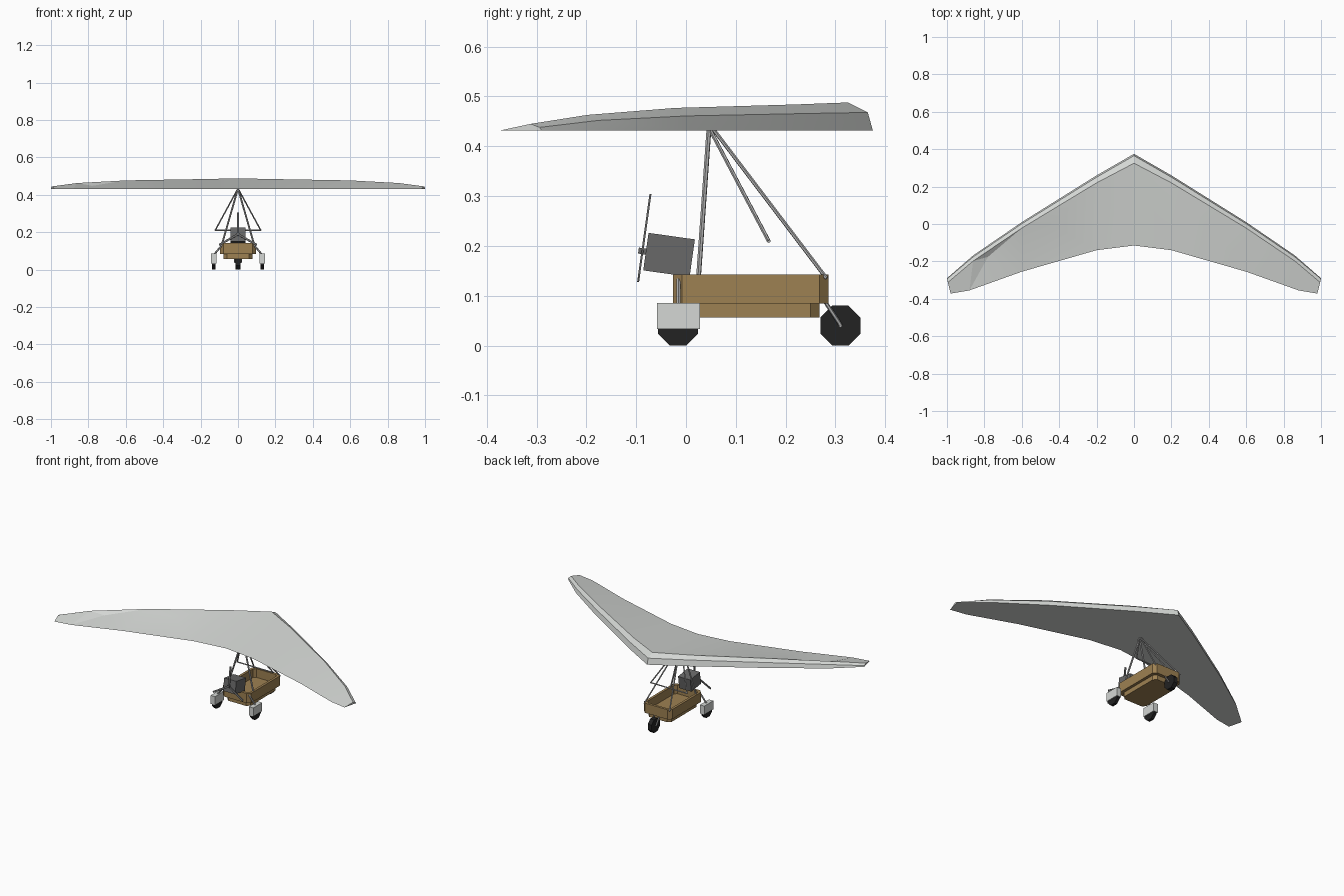
import bpy, bmesh, math
from mathutils import Vector, Matrix

cube = bpy.data.objects.get("Cube")
if cube:
    bpy.data.objects.remove(cube, do_unlink=True)


def material(name, r, g, b):
    m = bpy.data.materials.new(name)
    m.use_nodes = True
    m.diffuse_color = (r, g, b, 1)
    m.node_tree.nodes["Principled BSDF"].inputs["Base Color"].default_value = (r, g, b, 1)
    return m


WHITE = material("sail_white", 0.66, 0.68, 0.66)
BROWN = material("tub_brown", 0.34, 0.22, 0.085)
STEEL = material("tube_grey", 0.40, 0.40, 0.40)
DARK = material("engine_grey", 0.14, 0.14, 0.14)
BLACK = material("tyre_black", 0.016, 0.016, 0.016)


def make(name, bm, mat):
    bmesh.ops.recalc_face_normals(bm, faces=bm.faces[:])
    me = bpy.data.meshes.new(name)
    bm.to_mesh(me)
    bm.free()
    me.materials.append(mat)
    ob = bpy.data.objects.new(name, me)
    bpy.context.collection.objects.link(ob)
    return ob


def box(name, centre, size, mat, tilt=0.0, spin=0.0):
    """Box tilted about x; spin turns it about its own y axis."""
    bm = bmesh.new()
    m = (Matrix.Translation(centre) @ Matrix.Rotation(tilt, 4, 'X')
         @ Matrix.Rotation(spin, 4, 'Y') @ Matrix.Diagonal((*size, 1)))
    bmesh.ops.create_cube(bm, size=1, matrix=m)
    return make(name, bm, mat)


def tube(name, a, b, radius, mat, sides=6):
    a, b = Vector(a), Vector(b)
    d = b - a
    bm = bmesh.new()
    m = Matrix.Translation((a + b) / 2) @ d.to_track_quat('Z', 'Y').to_matrix().to_4x4()
    bmesh.ops.create_cone(bm, cap_ends=True, segments=sides, radius1=radius,
                          radius2=radius, depth=d.length, matrix=m)
    return make(name, bm, mat)


def wheel(name, x, y, width):
    # octagon standing on a flat side
    r = 0.04 / math.cos(math.pi / 8)
    bm = bmesh.new()
    m = (Matrix.Translation((x, y, 0.04)) @ Matrix.Rotation(math.pi / 2, 4, 'Y')
         @ Matrix.Rotation(math.pi / 8, 4, 'Z'))
    bmesh.ops.create_cone(bm, cap_ends=True, segments=8, radius1=r, radius2=r,
                          depth=width, matrix=m)
    return make(name, bm, BLACK)


# --- Wing: sections of lower lip, nose, ridge and trailing edge ---
BASE = 0.432
half = [
    [(0, .375, BASE), (0, .365, .468), (0, .325, .488), (0, -.115, BASE)],
    [(.2, .260, BASE), (.2, .250, .466), (.2, .220, .484), (.2, -.14, BASE)],
    [(.6, .010, BASE), (.6, .001, .461), (.6, -.022, .477), (.6, -.255, BASE)],
    [(.86, -.168, BASE), (.86, -.176, .452), (.86, -.198, .463), (.88, -.355, BASE)],
    [(1, -.290, BASE), (1, -.294, .438), (.995, -.312, .445), (.98, -.372, BASE)],
]
bm = bmesh.new()
flip = lambda row: [(-x, y, z) for x, y, z in row]
sections = [flip(r) for r in half[:0:-1]] + half
rows = [[bm.verts.new(p) for p in r] for r in sections]
# slack folds in the sail behind the right ridge, keyed by span panel
folds = {1: (-.78, -.175, .448), 2: (-.45, 0, .463)}
for i, (a, b) in enumerate(zip(rows, rows[1:])):
    for j in (0, 1, 3):
        k = (j + 1) % 4
        bm.faces.new((a[j], b[j], b[k], a[k]))
    if i in folds:
        d = bm.verts.new(folds[i])
        loop = [a[2], b[2], b[3], a[3]]
        for p, q in zip(loop, loop[1:] + loop[:1]):
            bm.faces.new((p, q, d))
    else:
        bm.faces.new((a[2], b[2], b[3], a[3]))
bm.faces.new(rows[0])
bm.faces.new(rows[-1])
wing = make("wing", bm, WHITE)
bpy.ops.object.select_all(action='DESELECT')
wing.select_set(True)
bpy.context.view_layer.objects.active = wing
bpy.ops.object.shade_smooth_by_angle(angle=math.radians(10))


# --- Tub: chamfered rings, stepped in below, open on top ---
def ring(bm, hx, y0, y1, z, c):
    pts = [(hx, y0 + c), (hx, y1 - c), (hx - c, y1), (c - hx, y1),
           (-hx, y1 - c), (-hx, y0 + c), (c - hx, y0), (hx - c, y0)]
    return [bm.verts.new((x, y, z)) for x, y in pts]


bm = bmesh.new()
rings = [ring(bm, *r) for r in (
    (.078, -.008, .268, .056, .018), (.078, -.008, .268, .084, .018),
    (.095, -.026, .286, .084, .018), (.095, -.026, .286, .143, .018),
    (.080, -.011, .271, .143, .014), (.080, -.011, .271, .090, .014))]
for a, b in zip(rings, rings[1:]):
    for i in range(8):
        k = (i + 1) % 8
        bm.faces.new((a[i], a[k], b[k], b[i]))
bm.faces.new(rings[0])
bm.faces.new(rings[-1])
make("tub", bm, BROWN)

# --- Engine and three-blade propeller, leaning together ---
TILT = math.radians(-8)
lean = Matrix.Rotation(TILT, 3, 'X')
engine_c = Vector((0, -.034, .182))
box("engine", engine_c, (.082, .094, .076), DARK, TILT)
hub = engine_c + lean @ Vector((0, -.054, 0))
box("propeller_hub", hub, (.014, .016, .012), DARK, TILT)
for n in range(3):
    spin = n * math.tau / 3
    mid = hub + lean @ (Matrix.Rotation(spin, 3, 'Y') @ Vector((0, 0, .058)))
    box(f"propeller_blade_{n + 1}", mid, (.011, .004, .116), DARK, TILT, spin)

# --- Struts, control frame and landing gear on both sides ---
APEX = (0, .048, .434)
for side, s in (("left", 1), ("right", -1)):
    tube(f"{side}_mast", (0, .046, .434), (s * .086, .025, .135), .005, STEEL)
    tube(f"{side}_front_strut", (0, .055, .434), (s * .086, .282, .135), .004, STEEL)
    tube(f"{side}_control_tube", APEX, (s * .122, .166, .21), .004, STEEL)
    tube(f"{side}_axle_leg", (s * .085, -.015, .132), (s * .13, -.015, .078), .005, STEEL)
    tube(f"{side}_fork_blade", (s * .017, .278, .09), (s * .017, .311, .04), .004, STEEL)
    wheel(f"{side}_main_wheel", s * .129, -.016, .018)
    box(f"{side}_wheel_cover", (s * .129, -.015, .059), (.03, .086, .052), WHITE)
tube("control_bar", (-.124, .166, .21), (.124, .166, .21), .004, STEEL)
tube("fork_axle", (-.02, .31, .04), (.02, .31, .04), .004, STEEL)
wheel("nose_wheel", 0, .31, .026)
